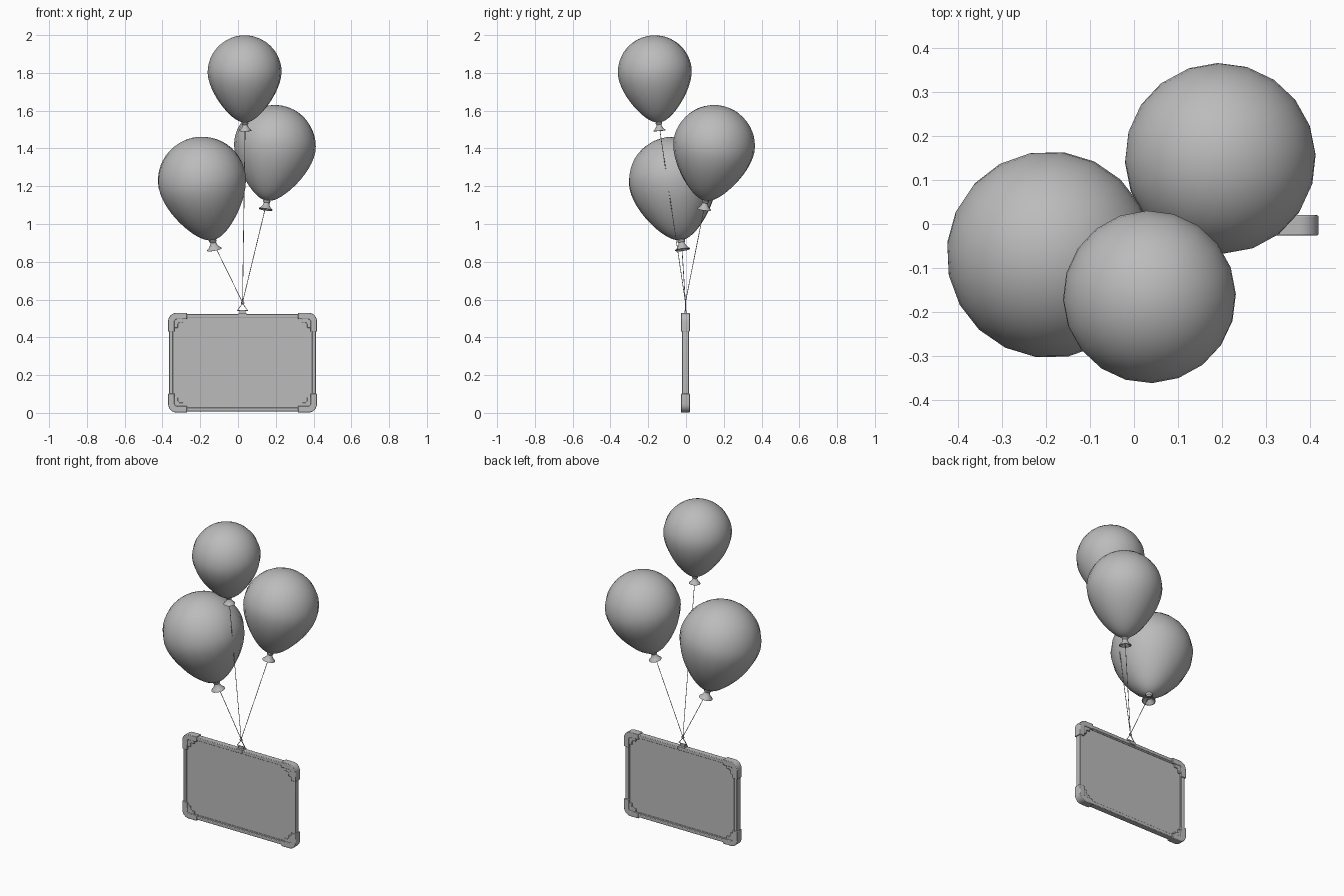
import bpy, bmesh, math
from mathutils import Vector

if "Cube" in bpy.data.objects:
    bpy.data.objects.remove(bpy.data.objects["Cube"])

grey = bpy.data.materials.new("plain grey")
grey.use_nodes = True
COLOUR = (0.5, 0.5, 0.5, 1)
grey.diffuse_color = COLOUR
grey.node_tree.nodes["Principled BSDF"].inputs["Base Color"].default_value = COLOUR
parts = []


def finish(name, bm, bevel=0):
    bmesh.ops.recalc_face_normals(bm, faces=bm.faces)
    mesh = bpy.data.meshes.new(name)
    bm.to_mesh(mesh)
    bm.free()
    ob = bpy.data.objects.new(name, mesh)
    mesh.materials.append(grey)
    bpy.context.collection.objects.link(ob)
    if bevel:
        mod = ob.modifiers.new("soft edge", "BEVEL")
        mod.width, mod.segments = bevel, 2
    parts.append(ob)
    return ob


def lathe(name, profile, sides):
    """Spin (radius, z) points about z, closing on the axis where radius is 0."""
    bm = bmesh.new()
    rings = []
    for r, z in profile:
        angles = [(i + 0.5) * math.tau / sides for i in range(sides)]
        rings.append([bm.verts.new((r * math.cos(a), r * math.sin(a), z)) for a in angles])
    for a, b in zip(rings, rings[1:]):
        for i in range(sides):
            j = (i + 1) % sides
            bm.faces.new((a[i], a[j], b[j], b[i]))
    bmesh.ops.remove_doubles(bm, verts=bm.verts, dist=0.00001)
    return finish(name, bm)


def tube(name, points, radius, closed=False):
    curve = bpy.data.curves.new(name, "CURVE")
    curve.dimensions = "3D"
    curve.bevel_depth, curve.bevel_resolution = radius, 1
    curve.use_fill_caps = True
    line = curve.splines.new("POLY")
    line.points.add(len(points) - 1)
    for p, co in zip(line.points, points):
        p.co = (*co, 1)
    line.use_cyclic_u = closed
    curve.materials.append(grey)
    ob = bpy.data.objects.new(name, curve)
    bpy.context.collection.objects.link(ob)


def rounded(hx, hz, r, steps=6):
    """Outline of a rounded rectangle about the board centre."""
    out = []
    for k, (sx, sz) in enumerate(((1, 1), (-1, 1), (-1, -1), (1, -1))):
        for i in range(steps + 1):
            a = (k + i / steps) * math.pi / 2
            out.append((CX + sx * (hx - r) + r * math.cos(a), CZ + sz * (hz - r) + r * math.sin(a)))
    return out


def plate(name, outline, half, bevel=0):
    bm = bmesh.new()
    face = bm.faces.new([bm.verts.new((x, CY - half, z)) for x, z in outline])
    new = bmesh.ops.extrude_face_region(bm, geom=[face])["geom"]
    verts = [v for v in new if isinstance(v, bmesh.types.BMVert)]
    bmesh.ops.translate(bm, verts=verts, vec=(0, 2 * half, 0))
    return finish(name, bm, bevel)


def band(name, outer, inner, half, bevel=0):
    """Picture-frame ring between two matching outlines."""
    bm = bmesh.new()
    loops = [[bm.verts.new((x, CY + y, z)) for x, z in pts]
             for pts, y in ((outer, -half), (outer, half), (inner, half), (inner, -half))]
    n = len(outer)
    for k in range(4):
        a, b = loops[k], loops[(k + 1) % 4]
        for i in range(n):
            j = (i + 1) % n
            bm.faces.new((a[i], a[j], b[j], b[i]))
    return finish(name, bm, bevel)


# Board: panel, frame and inner bead
CX, CY, CZ = 0.024, -0.003, 0.266
HX, HZ = 0.394, 0.264
plate("board_panel", rounded(HX - 0.02, HZ - 0.02, 0.02), 0.011)
band("board_frame", rounded(HX - 0.006, HZ - 0.006, 0.04),
     rounded(HX - 0.026, HZ - 0.026, 0.02), 0.018, 0.003)
band("frame_bead", rounded(HX - 0.025, HZ - 0.025, 0.021),
     rounded(HX - 0.034, HZ - 0.034, 0.012), 0.014)


# Corner guards, an outer shell and a stepped inner lip on each corner
def corner(name, sx, sz, start, width, length, radius, half):
    def arc(cx, r, a0, a1):
        turns = [math.radians(a0 + (a1 - a0) * i / 6) for i in range(7)]
        return [(cx - r * math.cos(a), cx - r * math.sin(a)) for a in turns]
    inner_r = max(radius - width, 0.012)
    pts = [(length, start)] + arc(start + radius, radius, 90, 0) + [(start, length)]
    pts += [(start + width, length)] + arc(start + width + inner_r, inner_r, 0, 90)
    pts += [(length, start + width)]
    plate(name, [(CX + sx * (HX - u), CZ + sz * (HZ - v)) for u, v in pts], half, 0.003)


for sx, side in ((1, "left"), (-1, "right")):
    for sz, level in ((1, "top"), (-1, "bottom")):
        corner(f"{level}_{side}_guard", sx, sz, 0, 0.034, 0.1, 0.045, 0.023)
        corner(f"{level}_{side}_guard_lip", sx, sz, 0.03, 0.022, 0.08, 0.02, 0.019)


# Hanger: clip over the frame, triangular ring and string eyelet
def block(name, size, z):
    bm = bmesh.new()
    bmesh.ops.create_cube(bm, size=1)
    bmesh.ops.scale(bm, vec=size, verts=bm.verts)
    bmesh.ops.translate(bm, vec=(CX, CY, z), verts=bm.verts)
    finish(name, bm, 0.002)


block("hanger_clip", (0.044, 0.042, 0.02), 0.519)
block("hanger_bar", (0.034, 0.012, 0.016), 0.534)
tube("hanger_triangle", [(CX - 0.027, CY, 0.542), (CX + 0.027, CY, 0.542), (CX, CY, 0.58)], 0.0035, True)
eye = [(CX + 0.007 * math.cos(i * math.tau / 12), CY, 0.582 + 0.007 * math.sin(i * math.tau / 12))
       for i in range(12)]
tube("string_eyelet", eye, 0.003, True)

# Balloons: round crown, tapered lower half, flared knot and string
crown = [(math.sin(t), math.cos(t)) for t in (i * math.pi / 24 for i in range(12))]
taper = []
for i in range(15):
    s, c = math.sin(i * math.pi / 29), math.cos(i * math.pi / 29)
    taper.append((c * (1 - 0.32 * s ** 1.5), -1.36 * s))
BODY = crown + taper + [(0.055, -1.37), (0, -1.37)]
KNOT = [(0.06, -1.34), (0.09, -1.37), (0.085, -1.4), (0.065, -1.42), (0.08, -1.47), (0.12, -1.53),
        (0.165, -1.565), (0.17, -1.585), (0.15, -1.59), (0.1, -1.55), (0.04, -1.5), (0, -1.5)]

for label, centre, radius, lean in (
        ("upper", (0.035, -0.165, 1.803), 0.196, (-0.01, -0.08, 1)),
        ("left", (0.195, 0.148, 1.413), 0.217, (0.145, 0.155, 1)),
        ("right", (-0.19, -0.069, 1.227), 0.235, (-0.18, -0.14, 1))):
    axis = Vector(lean).normalized()
    for piece, shape, sides in (("balloon", BODY, 20), ("knot", KNOT, 14)):
        ob = lathe(f"{label}_{piece}", [(r * radius, z * radius) for r, z in shape], sides)
        ob.location = centre
        ob.rotation_mode = "QUATERNION"
        ob.rotation_quaternion = axis.to_track_quat("Z", "Y")
    tie = Vector(centre) - axis * radius * 1.42
    tube(f"{label}_string", [tie, (CX, CY, 0.585)], 0.0018)

# Smooth the round surfaces and keep the hard edges
bpy.ops.object.select_all(action="DESELECT")
for ob in parts:
    ob.select_set(True)
bpy.context.view_layer.objects.active = parts[0]
bpy.ops.object.shade_smooth_by_angle(angle=math.radians(40))
